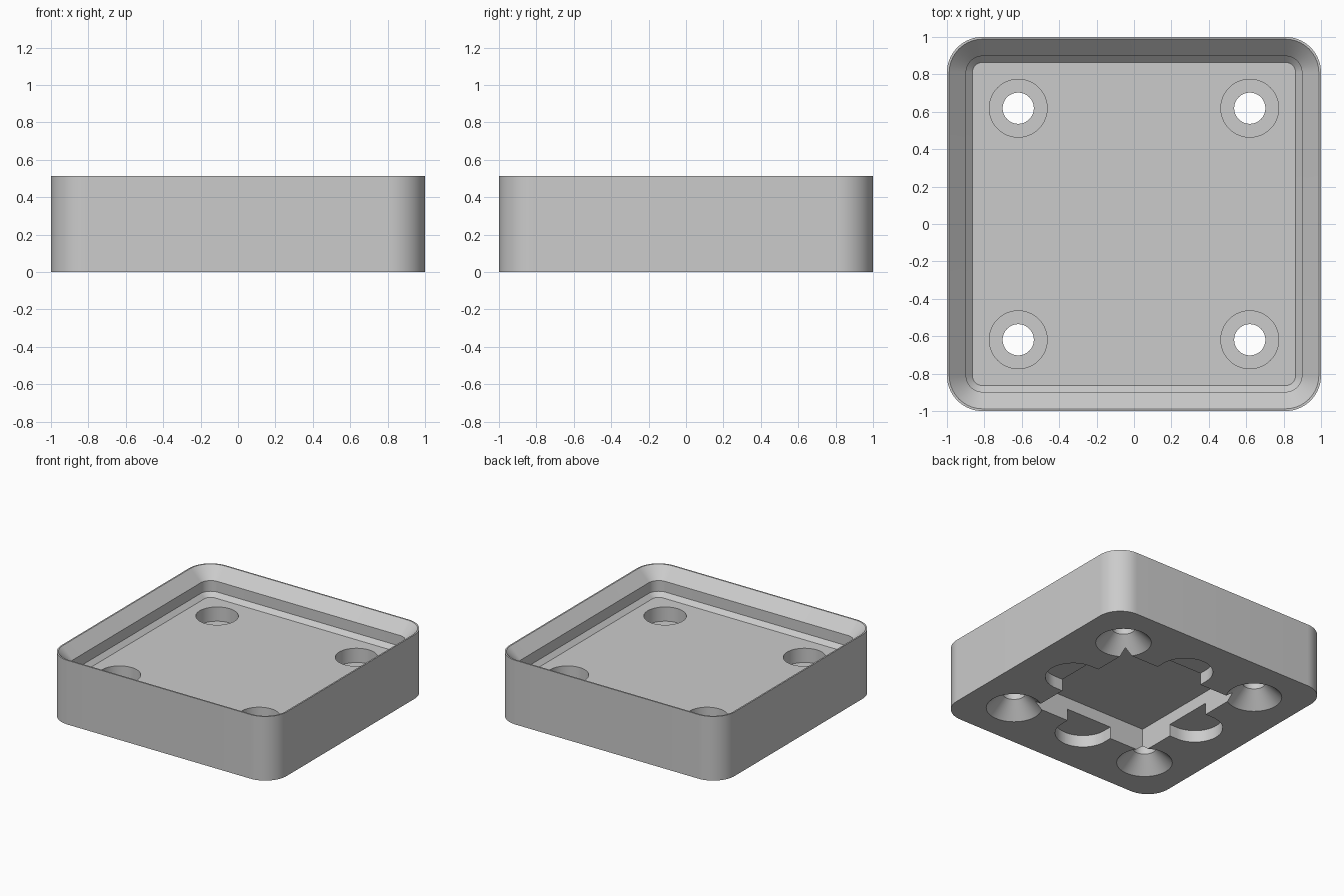
import bpy, bmesh, math

if "Cube" in bpy.data.objects:
    bpy.data.objects.remove(bpy.data.objects["Cube"])

S = 1 / 21          # dimensions below are in mm, half width 21
ARC = 16            # segments per rounded corner

grey = bpy.data.materials.new("light grey")
grey.use_nodes = True
colour = (0.6, 0.6, 0.6, 1)
grey.diffuse_color = colour
grey.node_tree.nodes["Principled BSDF"].inputs["Base Color"].default_value = colour


def rounded_rect(hx, hy, r, z):
    """Outline of a rectangle with rounded corners."""
    pts = []
    for q, (sx, sy) in enumerate([(1, 1), (-1, 1), (-1, -1), (1, -1)]):
        for i in range(ARC + 1):
            a = (q + i / ARC) * math.pi / 2
            pts.append((sx * (hx - r) + r * math.cos(a),
                        sy * (hy - r) + r * math.sin(a), z))
    return pts


def circle(r, z, cx, cy, n=64):
    return [(cx + r * math.cos(math.tau * i / n),
             cy + r * math.sin(math.tau * i / n), z) for i in range(n)]


def loft(name, rings):
    """Closed solid through a stack of outlines, capped at both ends."""
    bm = bmesh.new()
    loops = [[bm.verts.new([c * S for c in p]) for p in ring] for ring in rings]
    for a, b in zip(loops, loops[1:]):
        for i in range(len(a)):
            j = (i + 1) % len(a)
            bm.faces.new((a[i], a[j], b[j], b[i]))
    bm.faces.new(loops[0][::-1])
    bm.faces.new(loops[-1])
    bmesh.ops.remove_doubles(bm, verts=bm.verts, dist=1e-5)
    bmesh.ops.recalc_face_normals(bm, faces=bm.faces)
    mesh = bpy.data.meshes.new(name)
    bm.to_mesh(mesh)
    bm.free()
    mesh.materials.append(grey)
    ob = bpy.data.objects.new(name, mesh)
    bpy.context.collection.objects.link(ob)
    return ob


# Tray: outer wall, thin rim, then the stepped socket down to the floor
profile = [(21, 4, 0), (21, 4, 10.8), (20.75, 3.75, 10.8),
           (18.85, 1.85, 8.9), (18.85, 1.85, 7.1), (18.15, 1.15, 6.4)]
tray = loft("tray", [rounded_rect(h, h, r, z) for h, r, z in profile])

# Cutters: square underside pocket and two crossing round-ended slots
cutters = [
    loft("pocket_cutter", [[(x * 10.7, y * 10.7, z) for x, y in
                            [(1, 1), (-1, 1), (-1, -1), (1, -1)]] for z in (-1, 3.99)]),
    loft("slot_cutter_x", [rounded_rect(16.375, 4.25, 4.249, z) for z in (-1, 2)]),
    loft("slot_cutter_y", [rounded_rect(4.25, 16.375, 4.249, z) for z in (-1, 2)]),
]

# Cutters: countersink below, screw hole, wide recess above
hole = [(4.25, -1), (4.25, 0), (1.75, 2.5), (1.75, 4), (3.25, 4), (3.25, 8)]
for cx in (-13, 13):
    for cy in (-13, 13):
        cutters.append(loft("screw_cutter", [circle(r, z, cx, cy) for r, z in hole]))

for ob in bpy.context.selected_objects:
    ob.select_set(False)
bpy.context.view_layer.objects.active = tray
tray.select_set(True)
for cutter in cutters:
    cutter.hide_render = True
    mod = tray.modifiers.new("cut", 'BOOLEAN')
    mod.operation = 'DIFFERENCE'
    mod.solver = 'EXACT'
    mod.object = cutter
    bpy.ops.object.modifier_apply(modifier=mod.name)
for cutter in cutters:
    bpy.data.objects.remove(cutter)

bpy.ops.object.shade_smooth_by_angle(angle=math.radians(25))
